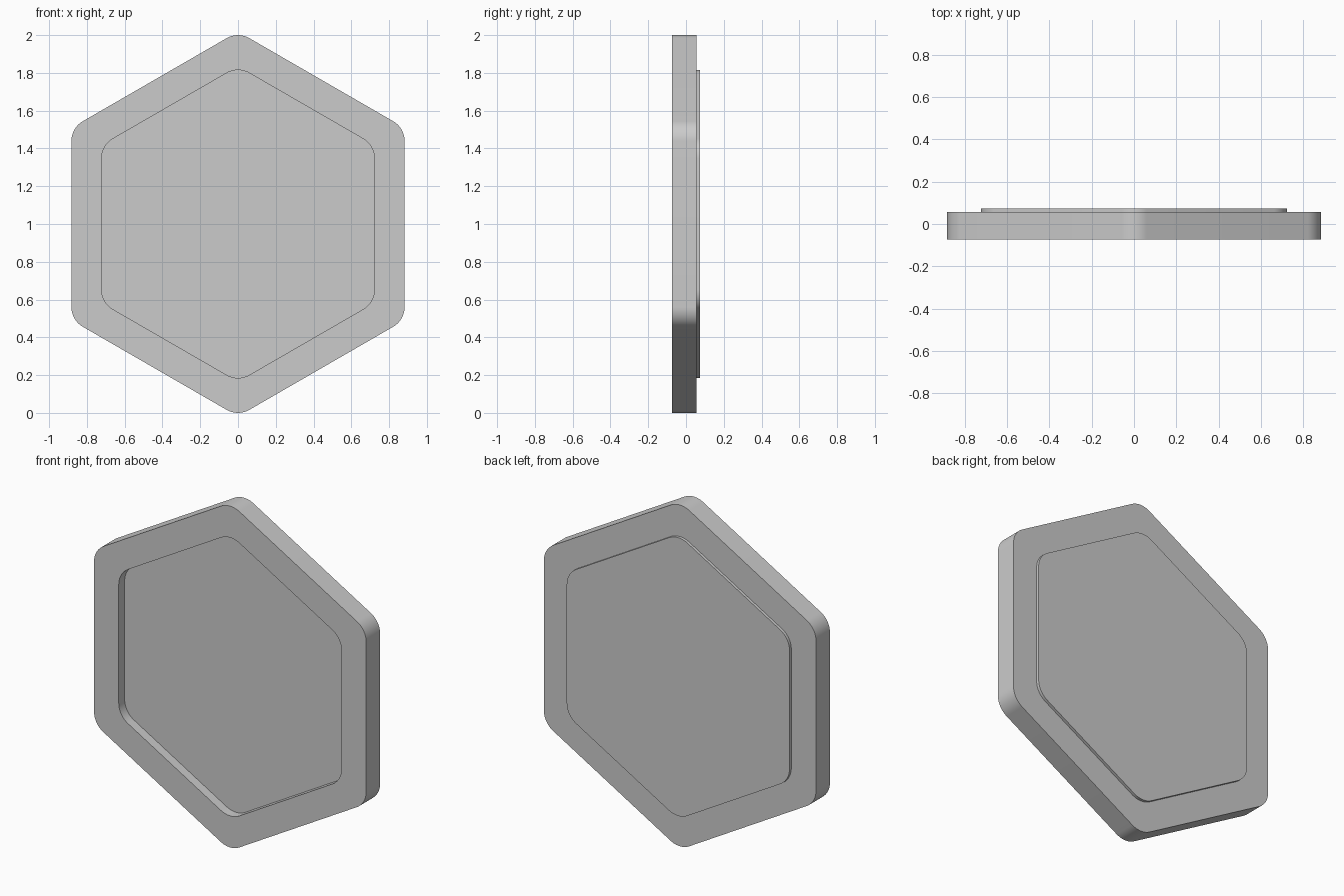
import bpy, bmesh
from math import sin, cos, pi, radians

if "Cube" in bpy.data.objects:
    bpy.data.objects.remove(bpy.data.objects["Cube"])

SEG = 12          # segments per rounded corner
CORNER_R = 0.121  # corner radius


def rounded_hexagon(bm, apothem, y):
    """Loop of verts: pointy-top hexagon with rounded corners, centred at z = 1."""
    centre_dist = (apothem - CORNER_R) / cos(pi / 6)
    loop = []
    for k in range(6):
        mid = pi / 2 + k * pi / 3
        cx, cz = centre_dist * cos(mid), 1 + centre_dist * sin(mid)
        for i in range(SEG + 1):
            a = mid - pi / 6 + (pi / 3) * i / SEG
            loop.append(bm.verts.new((cx + CORNER_R * cos(a), y, cz + CORNER_R * sin(a))))
    return loop


# Cross-section from recessed front floor, round the rim, to the raised back panel
OUTER, INNER = 0.882, 0.722
profile = [(INNER, -0.018), (INNER, -0.073), (OUTER, -0.073),
           (OUTER, 0.056), (INNER, 0.056), (INNER, 0.073)]

bm = bmesh.new()
loops = [rounded_hexagon(bm, a, y) for a, y in profile]
for l0, l1 in zip(loops, loops[1:]):
    n = len(l0)
    for i in range(n):
        j = (i + 1) % n
        bm.faces.new((l0[i], l0[j], l1[j], l1[i]))
bm.faces.new(loops[0])
bm.faces.new(loops[-1])
bmesh.ops.recalc_face_normals(bm, faces=bm.faces)

mesh = bpy.data.meshes.new("hexagonal_plate")
bm.to_mesh(mesh)
bm.free()
plate = bpy.data.objects.new("hexagonal_plate", mesh)
bpy.context.collection.objects.link(plate)

# Smooth rounded corners, crisp rims
bpy.context.view_layer.objects.active = plate
plate.select_set(True)
bpy.ops.object.shade_smooth_by_angle(angle=radians(30))
